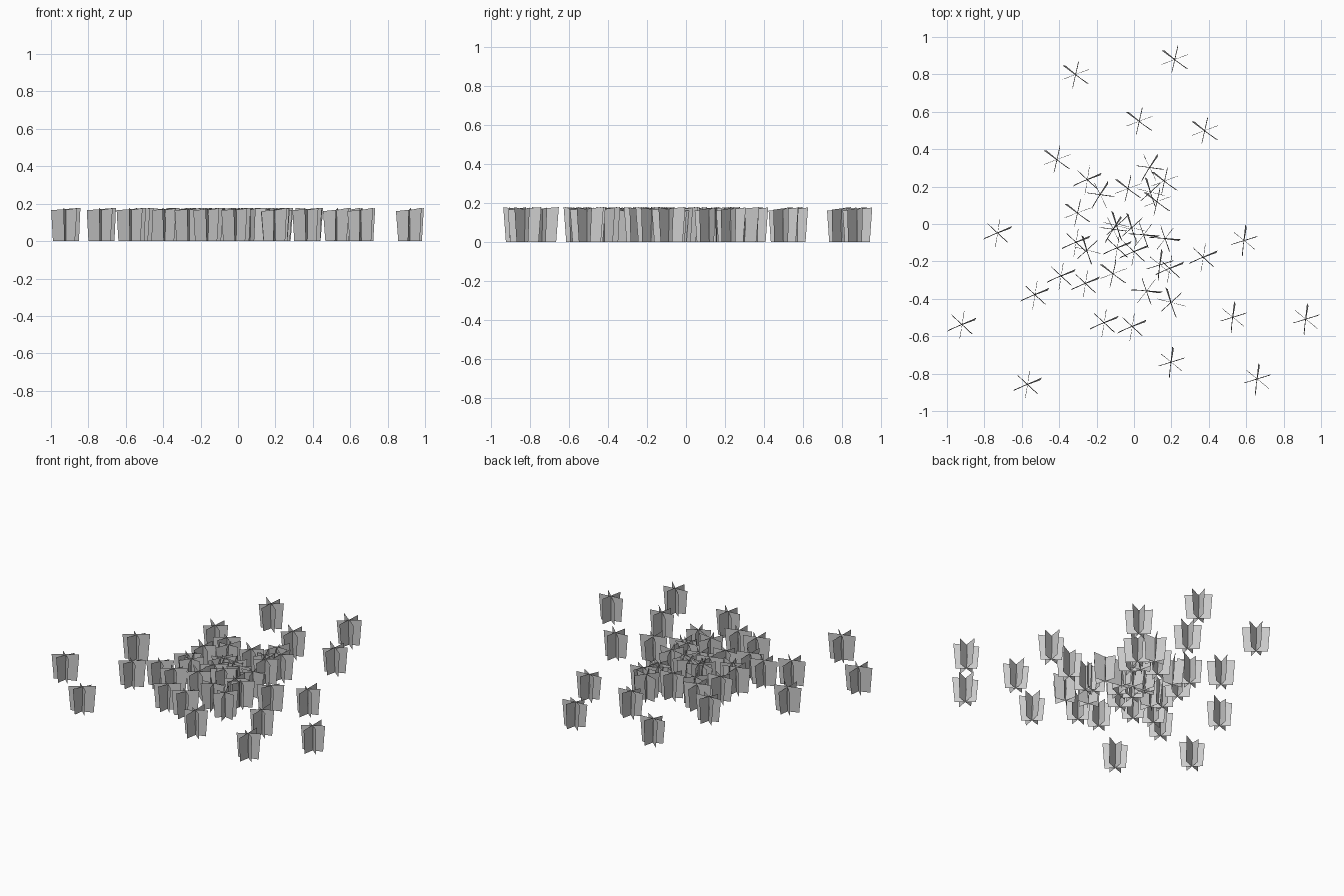
import bpy, math
from mathutils import Vector

if "Cube" in bpy.data.objects:
    bpy.data.objects.remove(bpy.data.objects["Cube"])

# three crossed leaf cards: angle offset, bottom half width, top half width,
# heights of both top corners, sideways lean of both top corners
CARDS = [(0, .074, .086, .165, .178, -.006, .010),
         (62, .066, .080, .178, .155, .003, -.003),
         (-63, .066, .078, .160, .176, .003, .004)]

verts, faces = [], []
for ang, wb, wt, ha, hb, la, lb in CARDS:
    a = math.radians(ang)
    d, n = Vector((math.cos(a), math.sin(a), 0)), Vector((-math.sin(a), math.cos(a), 0))
    up = Vector((0, 0, 1))
    i = len(verts)
    verts += [-d * wb, d * wb, d * wt + n * lb + up * hb, -d * wt + n * la + up * ha]
    faces.append((i, i + 1, i + 2, i + 3))
tuft_mesh = bpy.data.meshes.new("grass_tuft")
tuft_mesh.from_pydata(verts, [], faces)

# tuft positions (x, y), grouped by facing direction in degrees
GROUPS = {
    140: [(-.31, .80), (.22, .88), (.03, .55), (.38, .50), (-.41, .345),
          (.125, .12), (.165, .23), (-.03, .19), (-.30, .06), (-.11, -.265)],
    20: [(-.92, -.54), (-.57, -.86), (-.73, -.05), (-.53, -.38), (-.39, -.28),
         (-.16, -.53), (-.01, -.55), (-.31, -.10), (-.26, -.32), (-.25, .235),
         (.37, -.18), (.19, -.24), (0, -.15), (-.09, -.13)],
    80: [(.92, -.51), (.66, -.83), (.20, -.74), (.53, -.50), (.59, -.09),
         (.14, -.22)],
    105: [(.20, -.42), (-.01, -.02), (-.09, -.01), (-.25, -.14), (.09, .17)],
    55: [(.085, .30), (-.18, .155), (-.11, -.03)],
    -8: [(.065, -.36), (.165, -.08), (.05, -.06)],
}
for deg, spots in GROUPS.items():
    for x, y in spots:
        tuft = bpy.data.objects.new("grass_tuft", tuft_mesh)
        tuft.location = (x, y, 0)
        tuft.rotation_euler.z = math.radians(deg)
        bpy.context.collection.objects.link(tuft)
